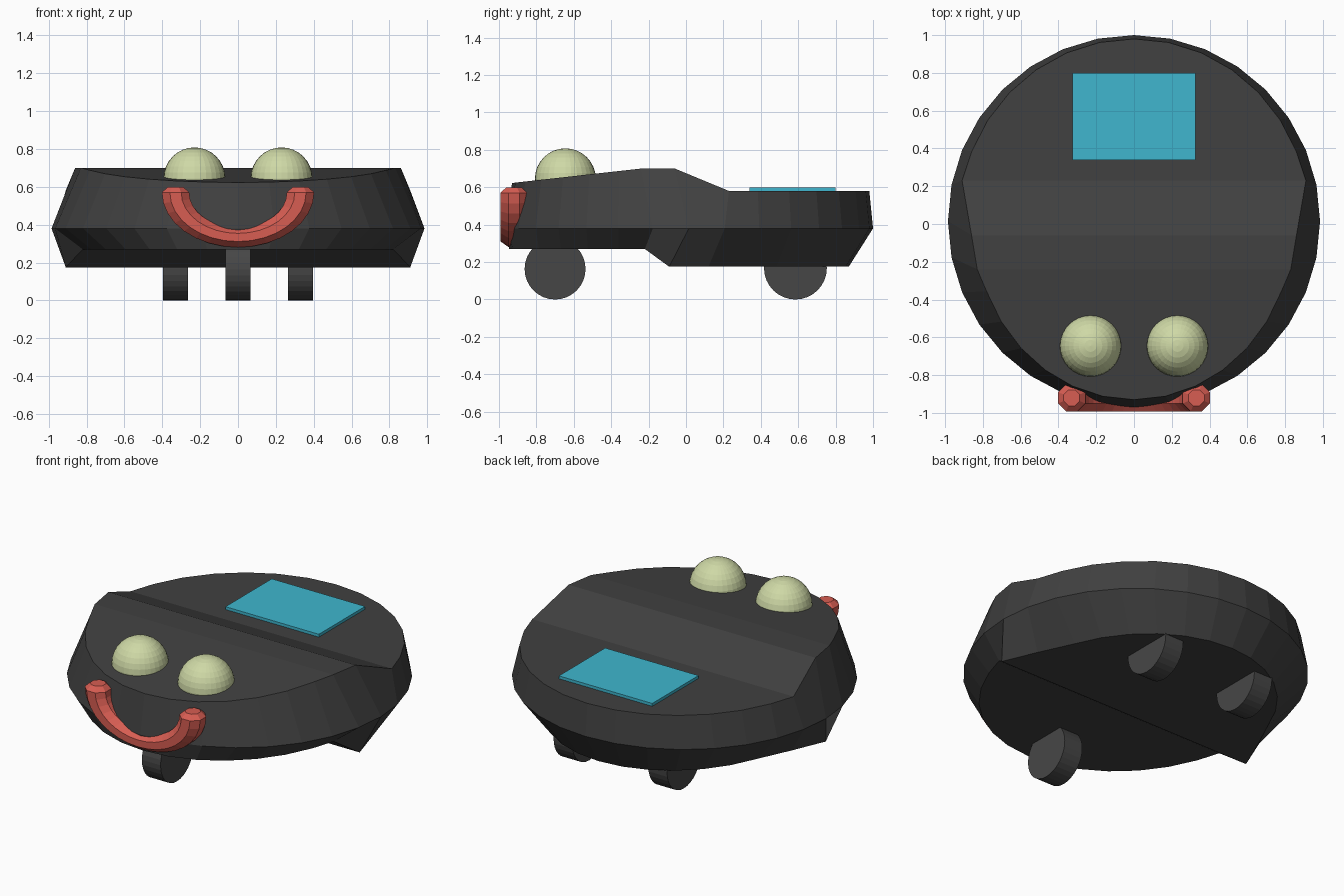
import bpy, bmesh, math

if "Cube" in bpy.data.objects:
    bpy.data.objects.remove(bpy.data.objects["Cube"])

N = 32


def material(name, color):
    m = bpy.data.materials.new(name)
    m.diffuse_color = (*color, 1)
    m.use_nodes = True
    m.node_tree.nodes["Principled BSDF"].inputs["Base Color"].default_value = m.diffuse_color
    return m


SHELL = material("charcoal", (0.052, 0.052, 0.052))
WHEEL = material("wheel grey", (0.062, 0.062, 0.062))
EYE = material("pale green", (0.62, 0.69, 0.38))
MOUTH = material("coral red", (0.68, 0.11, 0.085))
PANEL = material("sky blue", (0.05, 0.47, 0.62))


def finish(name, bm, mat):
    bmesh.ops.recalc_face_normals(bm, faces=bm.faces[:])
    me = bpy.data.meshes.new(name)
    bm.to_mesh(me)
    bm.free()
    me.materials.append(mat)
    ob = bpy.data.objects.new(name, me)
    bpy.context.collection.objects.link(ob)
    return ob


# Body: three rings of 32 points; points beside the middle are snapped to the steps
def ring(front, back, snaps, height):
    pts = []
    for i in range(N):
        k = i if i <= N // 2 else i - N          # -15..16
        a = 2 * math.pi * i / N
        side = 1 if math.cos(a) >= 0 else -1
        step = k if abs(k) <= 8 else (16 - k if k > 0 else -16 - k)
        if step in snaps:
            x, y = snaps[step]
            x *= side
        else:
            rx, ry, oy = front if k < 0 else back
            x, y = rx * math.cos(a), ry * math.sin(a) + oy
        pts.append((x, y, height(step, y)))
    return pts


def top_z(step, y):
    if step > 0:
        return 0.58
    return 0.70 if step >= -1 else 0.70 - 0.112 * (-0.24 - y)


bm = bmesh.new()
mid = ring((0.985, 0.985, 0.015), (0.985, 0.985, 0.015), {}, lambda s, y: 0.38)
top = ring((0.845, 0.93, 0), (0.93, 0.965, 0.015),
           {-1: (0.83, -0.24), 0: (0.86, -0.06), 1: (0.91, 0.23)}, top_z)
low = ring((0.84, 0.945, 0), (0.78, 0.87, 0),
           {-1: (0.82, -0.22), 0: (0.91, -0.09), 1: (0.82, 0.12)},
           lambda s, y: 0.27 if s < 0 else 0.175)
low, mid, top = [[bm.verts.new(p) for p in r] for r in (low, mid, top)]
for a, b in ((low, mid), (mid, top)):
    for i in range(N):
        j = (i + 1) % N
        bm.faces.new((a[i], a[j], b[j], b[i]))
for r in (top, low):
    bm.faces.new(r[17:])                         # front deck
    bm.faces.new((r[31], r[0], r[16], r[17]))    # centre band
    if r is top:
        bm.faces.new((r[0], r[1], r[15], r[16]))  # slope down
        bm.faces.new(r[1:16])                    # rear deck
    else:
        bm.faces.new(r[0:17])
finish("body", bm, SHELL)

# Eyes
for side, label in ((-1, "left"), (1, "right")):
    bm = bmesh.new()
    bmesh.ops.create_uvsphere(bm, u_segments=32, v_segments=16, radius=0.163)
    eye = finish(label + "_eye", bm, EYE)
    eye.location = (side * 0.23, -0.645, 0.645)


# Wheels
def wheel(name, x, y, r):
    bm = bmesh.new()
    bmesh.ops.create_cone(bm, cap_ends=True, segments=32, radius1=r, radius2=r, depth=0.13)
    ob = finish(name, bm, WHEEL)
    ob.rotation_euler = (0, math.pi / 2, 0)
    ob.location = (x, y, r)


wheel("front_wheel", 0, -0.70, 0.163)
wheel("left_rear_wheel", -0.33, 0.585, 0.168)
wheel("right_rear_wheel", 0.33, 0.585, 0.168)

# Rear deck panel
bm = bmesh.new()
bmesh.ops.create_cube(bm, size=1)
panel = finish("deck_panel", bm, PANEL)
panel.scale = (0.65, 0.46, 0.023)
panel.location = (0, 0.57, 0.5865)

# Smile: squashed half torus with chamfered ends
bm = bmesh.new()
SEG, SIDES = 16, 8
path = [(0, 0.046, 0.028)] + [(math.pi * i / SEG, 0.078, 0) for i in range(SEG + 1)] \
    + [(math.pi, 0.046, 0.028)]
loops = []
for a, r, lift in path:
    loop = []
    for k in range(SIDES):
        t = 2 * math.pi * (k + 0.5) / SIDES
        d = 0.33 + r * math.cos(t)
        loop.append(bm.verts.new((d * math.cos(a), -0.92 + r * math.sin(t),
                                  0.57 + lift - 0.72 * d * math.sin(a))))
    loops.append(loop)
for a, b in zip(loops, loops[1:]):
    for k in range(SIDES):
        j = (k + 1) % SIDES
        bm.faces.new((a[k], a[j], b[j], b[k]))
bm.faces.new(loops[0])
bm.faces.new(loops[-1])
finish("smile", bm, MOUTH)
